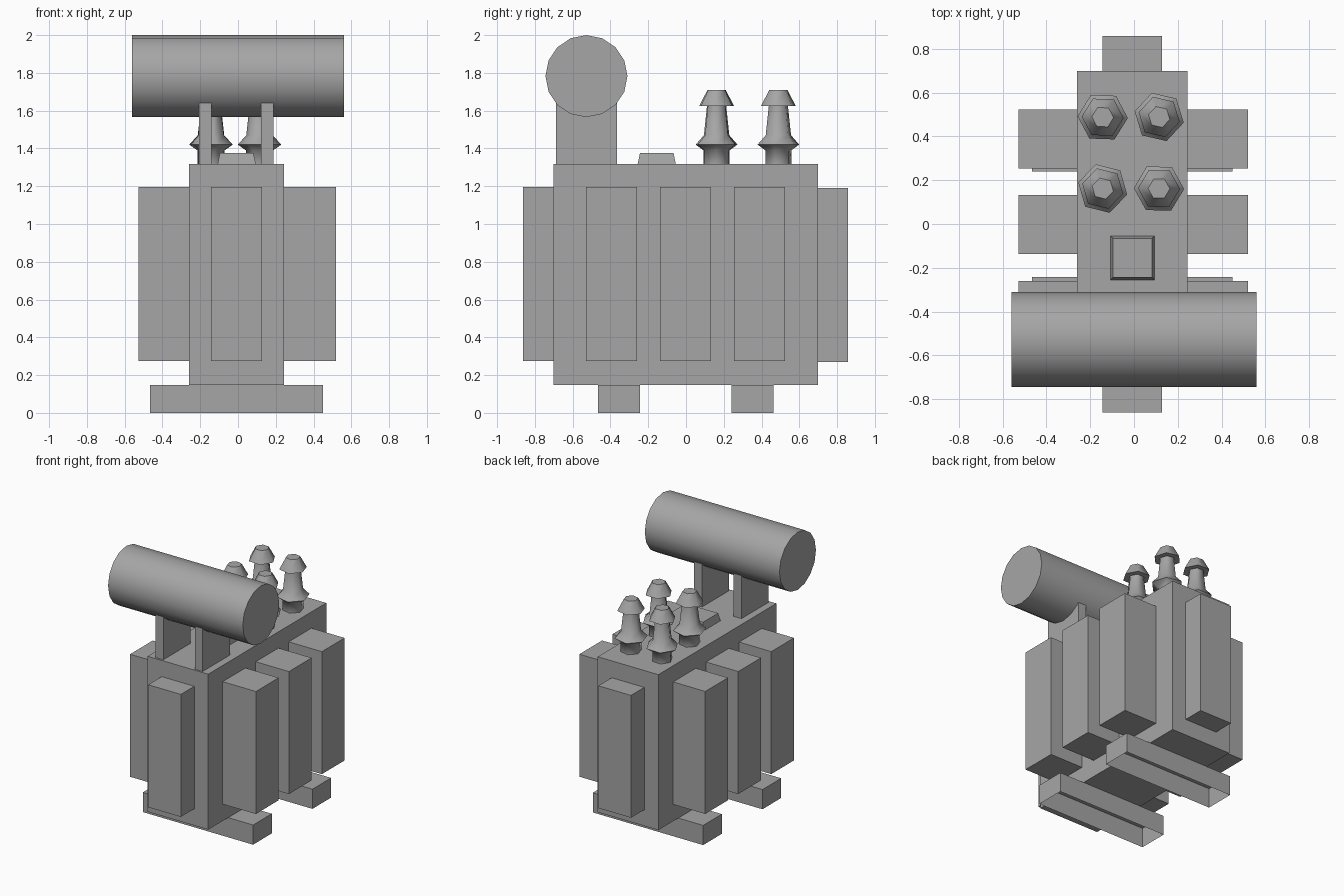
import bpy, bmesh, math
from mathutils import Matrix

cube = bpy.data.objects.get("Cube")
if cube:
    bpy.data.objects.remove(cube, do_unlink=True)

GREY = (0.38, 0.38, 0.38, 1.0)
grey = bpy.data.materials.new("grey_paint")
grey.use_nodes = True
grey.diffuse_color = GREY
grey.node_tree.nodes["Principled BSDF"].inputs["Base Color"].default_value = GREY


def finish(name, bm, smooth_angle=None):
    bmesh.ops.recalc_face_normals(bm, faces=bm.faces)
    mesh = bpy.data.meshes.new(name)
    bm.to_mesh(mesh)
    bm.free()
    mesh.materials.append(grey)
    obj = bpy.data.objects.new(name, mesh)
    bpy.context.collection.objects.link(obj)
    if smooth_angle:
        bpy.ops.object.select_all(action="DESELECT")
        obj.select_set(True)
        bpy.context.view_layer.objects.active = obj
        bpy.ops.object.shade_smooth_by_angle(angle=math.radians(smooth_angle))
    return obj


def box(name, x, y, z, top_inset=0.0, open_bottom=False):
    """Box between (min, max) pairs, optionally tapered or open underneath."""
    bm = bmesh.new()
    bmesh.ops.create_cube(bm, size=1)
    for v in bm.verts:
        top = v.co.z > 0
        for axis, (low, high) in enumerate((x, y, z)):
            inset = top_inset if top and axis < 2 else 0
            v.co[axis] = high - inset if v.co[axis] > 0 else low + inset
    if open_bottom:
        bm.normal_update()
        under = [f for f in bm.faces if f.normal.z < -0.9]
        bmesh.ops.delete(bm, geom=under, context="FACES_ONLY")
    return finish(name, bm)


def bushing(name, x, y, turn):
    """Six-sided insulator lofted from (radius, height) rings."""
    profile = [(0.072, 1.31), (0.072, 1.39), (0.115, 1.42), (0.07, 1.47),
               (0.053, 1.625), (0.096, 1.625), (0.05, 1.71)]
    bm = bmesh.new()
    rings = []
    for r, z in profile:
        angles = [math.radians(turn + 60 * i) for i in range(6)]
        rings.append([bm.verts.new((x + r * math.cos(a), y + r * math.sin(a), z))
                      for a in angles])
    for a, b in zip(rings, rings[1:]):
        for i in range(6):
            j = (i + 1) % 6
            bm.faces.new((a[i], a[j], b[j], b[i]))
    bm.faces.new(rings[0])
    bm.faces.new(rings[-1])
    return finish(name, bm, 61)


# Tank
tank_x = (-0.26, 0.244)
box("tank", tank_x, (-0.702, 0.7), (0.148, 1.317))

# Cooling fins on the sides
for label, y in (("front", -0.395), ("middle", -0.003), ("back", 0.389)):
    span = (y - 0.135, y + 0.135)
    box(f"right_fin_{label}", (-0.527, tank_x[0]), span, (0.274, 1.195))
    box(f"left_fin_{label}", (tank_x[1], 0.52), span, (0.274, 1.195))

# Cooling fins on the ends
box("front_fin", (-0.143, 0.128), (-0.862, -0.702), (0.274, 1.195))
box("back_fin", (-0.143, 0.128), (0.7, 0.858), (0.27, 1.19))

# Hollow skids
for label, y in (("front", -0.354), ("back", 0.351)):
    box(f"{label}_skid", (-0.466, 0.451), (y - 0.111, y + 0.111), (0, 0.148),
        open_bottom=True)

# Oil drum and its supports
bm = bmesh.new()
bmesh.ops.create_cone(bm, cap_ends=True, segments=16, radius1=0.217,
                      radius2=0.217, depth=1.12,
                      matrix=Matrix.Translation((0, -0.527, 1.783))
                      @ Matrix.Rotation(math.pi / 2, 4, "Y"))
finish("oil_drum", bm, 30)
for label, x in (("right", -0.173), ("left", 0.155)):
    box(f"{label}_drum_support", (x - 0.033, x + 0.033), (-0.688, -0.365),
        (1.317, 1.64))

# Hatch on the lid
box("hatch", (-0.108, 0.094), (-0.256, -0.054), (1.317, 1.375), top_inset=0.012)

# Insulator bushings
bushing("bushing_back_right", -0.143, 0.488, -2)
bushing("bushing_back_left", 0.115, 0.489, -13)
bushing("bushing_front_right", -0.143, 0.162, -14)
bushing("bushing_front_left", 0.114, 0.162, -1)
